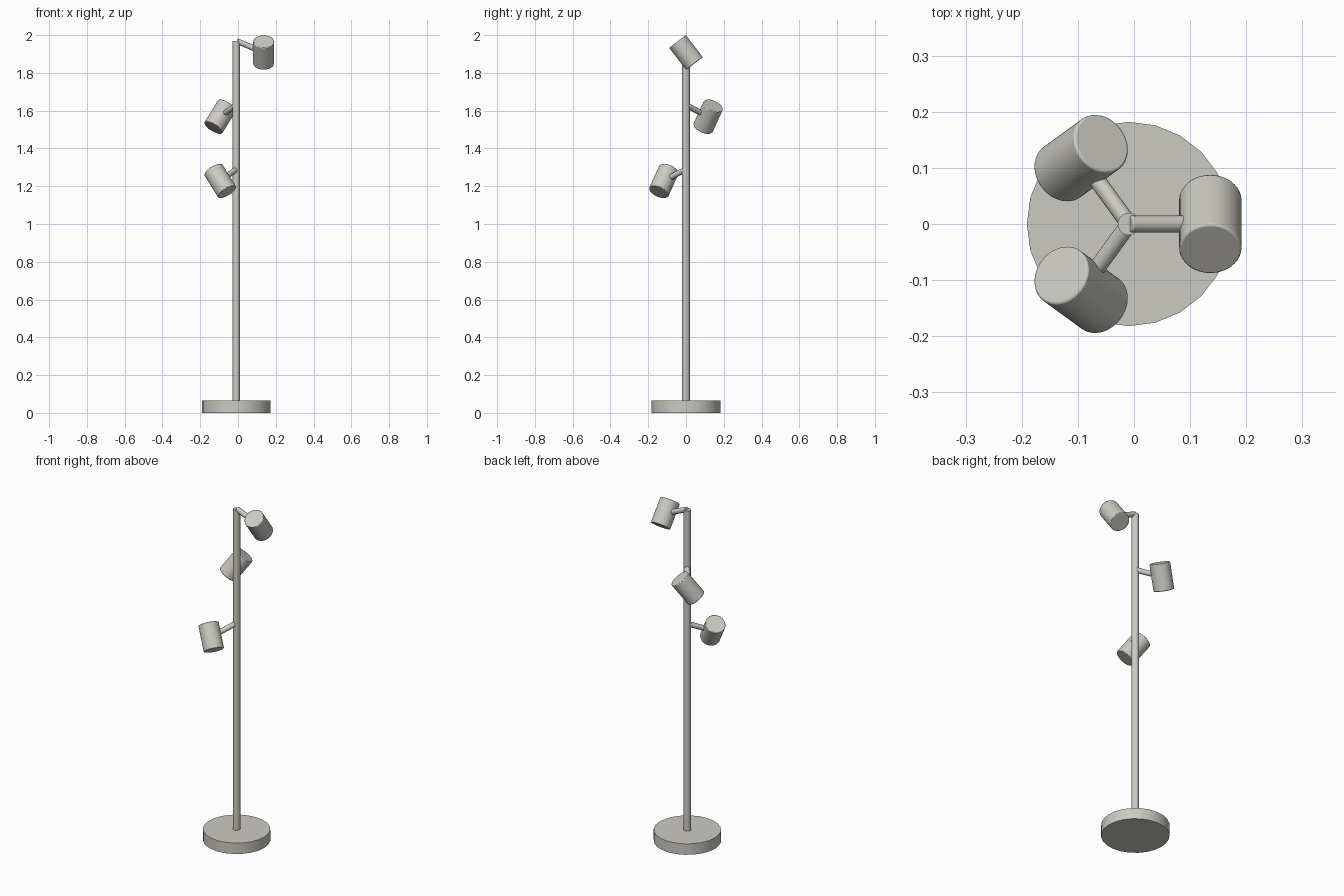
import bpy, math
from mathutils import Vector, Matrix

if "Cube" in bpy.data.objects:
    bpy.data.objects.remove(bpy.data.objects["Cube"])

metal = bpy.data.materials.new("warm_grey_metal")
metal.diffuse_color = (0.60, 0.59, 0.54, 1)
metal.use_nodes = True
metal.node_tree.nodes["Principled BSDF"].inputs["Base Color"].default_value = metal.diffuse_color

AXIS_X = -0.009  # pole stands slightly off centre


def rod(name, a, b, radius, sides, bevel=0.0):
    """Closed cylinder from point a to point b."""
    a, b = Vector(a), Vector(b)
    d = b - a
    bpy.ops.mesh.primitive_cylinder_add(vertices=sides, radius=radius, depth=d.length)
    ob = bpy.context.object
    ob.name = name
    rot = d.to_track_quat('Z', 'Y').to_matrix().to_4x4()
    ob.matrix_world = Matrix.Translation((a + b) / 2) @ rot
    ob.data.materials.append(metal)
    bpy.ops.object.shade_smooth_by_angle(angle=math.radians(35))
    if bevel:
        m = ob.modifiers.new("soft_edge", 'BEVEL')
        m.width = bevel
        m.segments = 2
        m.limit_method = 'ANGLE'
        m.angle_limit = math.radians(40)
    return ob


# Base and pole
rod("base", (AXIS_X, 0, 0), (AXIS_X, 0, 0.065), 0.182, 24)
rod("pole", (AXIS_X, 0, 0.06), (AXIS_X, 0, 1.968), 0.02, 24)

# Three spotlights spiralling down the pole
spots = [("top", 0, 1.908), ("middle", 126, 1.568), ("lower", 234, 1.228)]
for label, angle, z in spots:
    turn = Matrix.Translation((AXIS_X, 0, z)) @ Matrix.Rotation(math.radians(angle), 4, 'Z')
    # Sloping arm, ending inside the head
    rod(label + "_arm", turn @ Vector((0.002, 0, 0.061)), turn @ Vector((0.12, 0, 0.011)),
        0.015, 20, 0.003)
    # Tilted lamp head
    rod(label + "_head", turn @ Vector((0.145, 0.045, -0.0585)),
        turn @ Vector((0.145, -0.045, 0.0585)), 0.0555, 48, 0.004)
